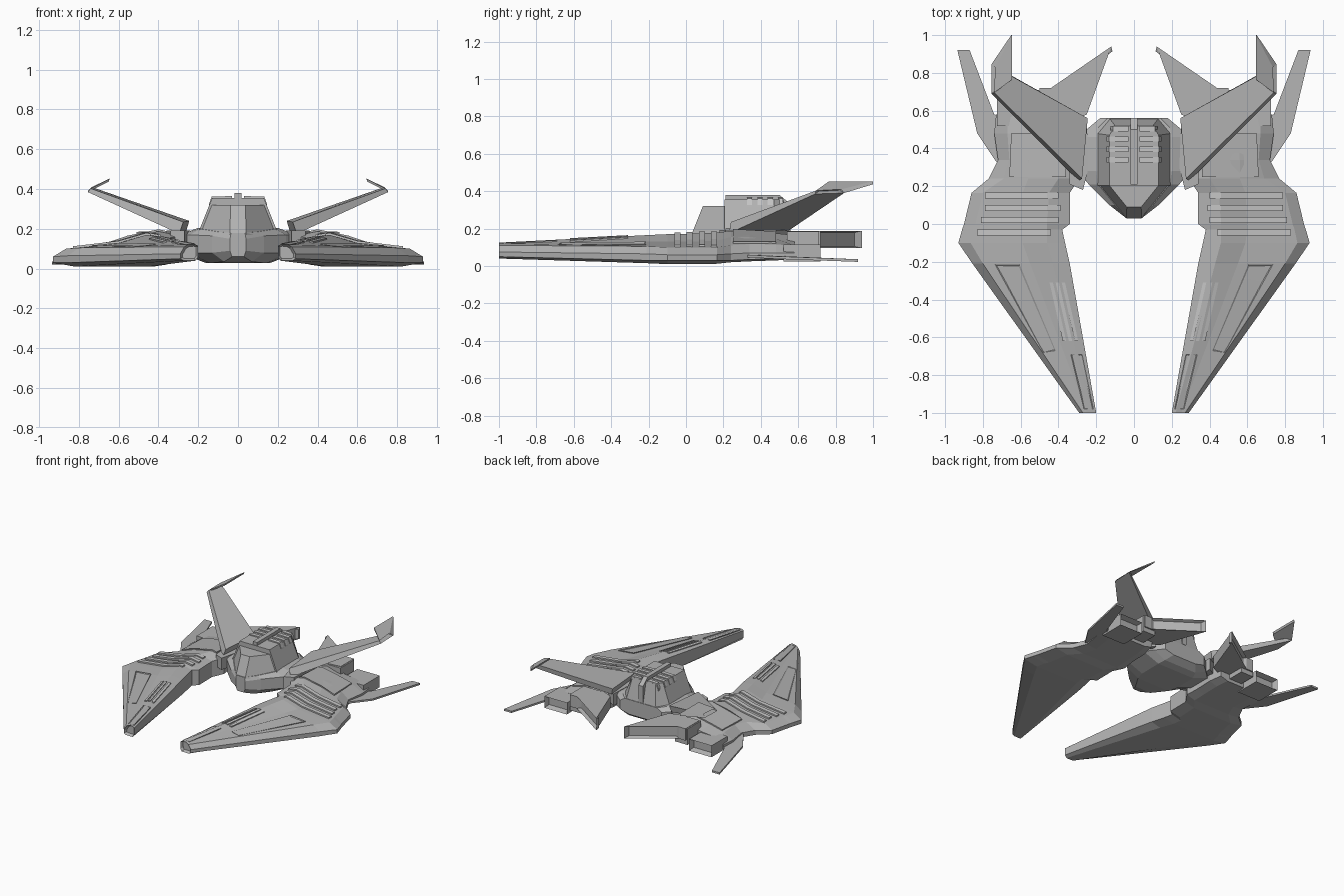
import bpy, bmesh
from mathutils import Vector

if "Cube" in bpy.data.objects:
    bpy.data.objects.remove(bpy.data.objects["Cube"])


def material(name, v):
    m = bpy.data.materials.new(name)
    m.diffuse_color = (v, v, v, 1)
    m.use_nodes = True
    m.node_tree.nodes["Principled BSDF"].inputs["Base Color"].default_value = m.diffuse_color
    return m


HULL = material("hull_grey", 0.45)
TRIM = material("light_grey_trim", 0.56)


def build(name, verts, faces, mat=HULL, mirror=True, recess=None):
    """Make an object; recess=(direction, margin, depth) sinks the face pointing that way."""
    bm = bmesh.new()
    vs = [bm.verts.new(v) for v in verts]
    for f in faces:
        bm.faces.new([vs[i] for i in f])
    bmesh.ops.recalc_face_normals(bm, faces=bm.faces)
    if recess:
        d = Vector(recess[0]).normalized()
        bm.normal_update()
        f = max(bm.faces, key=lambda q: q.normal.dot(d))
        bmesh.ops.inset_individual(bm, faces=[f], thickness=recess[1])
        bmesh.ops.translate(bm, verts=f.verts, vec=-d * recess[2])
    me = bpy.data.meshes.new(name)
    bm.to_mesh(me)
    bm.free()
    me.materials.append(mat)
    ob = bpy.data.objects.new(name, me)
    bpy.context.collection.objects.link(ob)
    if mirror:
        mod = ob.modifiers.new("mirror", 'MIRROR')
        mod.use_mirror_merge = False
    return ob


def loft(name, rings, **kw):
    n = len(rings[0])
    verts = [v for r in rings for v in r]
    faces = [(k * n + i, k * n + (i + 1) % n, (k + 1) * n + (i + 1) % n, (k + 1) * n + i)
             for k in range(len(rings) - 1) for i in range(n)]
    faces += [tuple(range(n)), tuple(range(len(verts) - n, len(verts)))]
    return build(name, verts, faces, **kw)


def prism(name, outline, z0, z1, **kw):
    return loft(name, [[(x, y, z) for x, y in outline] for z in (z0, z1)], **kw)


def box(name, x0, x1, y0, y1, z0, z1, **kw):
    return prism(name, [(x0, y0), (x1, y0), (x1, y1), (x0, y1)], z0, z1, **kw)


# Side hull stations: y, five x positions, five top heights, underside height
STATIONS = [
    (-1.0, (.20, .22, .25, .27, .29), (.115, .125, .122, .11, .075), .04),
    (-.21, (.34, .43, .55, .80, .855), (.15, .165, .13, .105, .065), .015),
    (-.10, (.365, .46, .59, .865, .93), (.15, .17, .13, .10, .06), .01),
    (-.03, (.38, .46, .60, .85, .91), (.15, .17, .13, .10, .06), .01),
    (.00, (.34, .46, .60, .84, .90), (.15, .172, .13, .10, .06), .01),
    (.165, (.34, .45, .59, .80, .86), (.155, .178, .135, .10, .06), .012),
    (.24, (.29, .40, .56, .69, .77), (.165, .188, .155, .11, .065), .02),
    (.34, (.30, .40, .56, .66, .72), (.165, .185, .155, .118, .07), .025),
    (.48, (.30, .40, .55, .67, .74), (.155, .175, .145, .115, .07), .03),
    (.58, (.32, .40, .53, .67, .73), (.14, .165, .125, .11, .07), .035),
]


def surf(x, y):
    """Height of the side hull's top surface."""
    for a, b in zip(STATIONS, STATIONS[1:]):
        if y <= b[0]:
            break
    t = (y - a[0]) / (b[0] - a[0])
    xs = [p + (q - p) * t for p, q in zip(a[1], b[1])]
    zs = [p + (q - p) * t for p, q in zip(a[2], b[2])]
    for i in range(4):
        if x <= xs[i + 1] or i == 3:
            u = max(0, min(1, (x - xs[i]) / (xs[i + 1] - xs[i])))
            return zs[i] + (zs[i + 1] - zs[i]) * u


def plate(name, outline, h, mat=HULL, recess=None):
    loft(name, [[(x, y, surf(x, y) + d) for x, y in outline] for d in (-.02, h)],
         mat=mat, recess=recess)


# Long forward-reaching side hulls with recessed tips
rings = []
for y, xs, zs, zb in STATIONS:
    w = xs[4] - xs[0]
    ring = [(x, y, z) for x, z in zip(xs, zs)]
    ring += [(xs[4], y, max(zb + .01, .03)), (xs[4] - .2 * w, y, zb),
             (xs[0] + .15 * w, y, zb), (xs[0], y, zb + .02)]
    rings.append(ring)
loft("side_hull", rings, recess=((0, -1, 0), .012, .02))

# Cross slats that follow the hull surface
for i, (y, x0, x1) in enumerate([(.15, .40, .79), (.085, .39, .79), (.02, .40, .81), (-.045, .44, .83)]):
    pts = [x0, .46, .60, x1]
    loft("cross_slat_%d" % i, [[(x, y - .016, surf(x, y) - .02), (x, y + .016, surf(x, y) - .02),
                                (x, y + .016, surf(x, y) + .01), (x, y - .016, surf(x, y) + .01)]
                               for x in pts], mat=TRIM)

# Long slits, outer panel, tip panel and rear deck plate
for i in range(3):
    a, b = .365 + .032 * i, .295 + .032 * i
    plate("long_slit_%d" % i, [(a, -.31), (a + .018, -.31), (b + .018, -.62), (b, -.62)], .006, TRIM)
plate("outer_panel", [(.605, -.215), (.735, -.215), (.48, -.68), (.415, -.67)], .006,
      recess=((0, 0, 1), .01, .005))
plate("tip_panel", [(.275, -.69), (.335, -.69), (.265, -.98), (.215, -.98)], .005,
      recess=((0, 0, 1), .008, .004))
plate("deck_plate", [(.36, .25), (.40, .25), (.555, .25), (.66, .25),
                     (.65, .48), (.55, .48), (.40, .48), (.36, .48)], .01)

# Low engine nozzles outside, square engine blocks inside
box("engine_nozzle", .53, .725, .52, .72, .025, .115, recess=((0, 1, 0), .02, .04))
box("engine_block", .40, .51, .54, .71, .06, .185)

# Thin outer tail blades
blade = [(.66, .30, .06), (.73, .33, .06), (.83, .48, .052), (.935, .92, .036),
         (.87, .92, .036), (.74, .58, .05), (.66, .56, .055)]
loft("outer_blade", [[(x, y, z - d) for x, y, z in blade] for d in (0, .014)])

# Thick triangular rear wings with a recessed outer edge
prism("rear_wing", [(.25, .58), (.12, .94), (.44, .72), (.50, .72), (.50, .56), (.33, .54)], .095, .188,
      recess=((.567, .824, 0), .014, .025))

# Raised tail fins: root, bend, swept winglet tip
loft("raised_fin", [
    [(.295, .23, .175), (.275, .24, .235), (.245, .56, .24), (.26, .55, .19)],
    [(.755, .69, .385), (.74, .695, .403), (.735, .83, .41), (.755, .845, .39)],
    [(.65, .76, .437), (.645, .765, .453), (.645, 1.0, .453), (.65, 1.0, .437)]])
prism("fin_root", [(.27, .18), (.34, .21), (.36, .48), (.25, .54), (.24, .30)], .10, .192)

# Central pod: y, belly half width, side half width, deck half width, belly z, side z low, side z high, deck z
POD = [
    (.03, .03, .04, .035, .06, .09, .15, .18),
    (.10, .07, .13, .10, .035, .08, .165, .185),
    (.21, .14, .24, .19, .028, .08, .17, .20),
    (.28, .16, .295, .20, .028, .08, .17, .205),
    (.46, .16, .295, .20, .03, .08, .17, .205),
    (.51, .14, .24, .19, .045, .09, .17, .20),
    (.56, .10, .18, .14, .08, .10, .17, .195),
]
rings = []
for y, wb, ws, wd, z0, z1, z2, z3 in POD:
    half = [(wb, z0), (ws, z1), (ws, z2), (wd, z3)]
    rings.append([(x, y, z) for x, z in half] + [(-x, y, z) for x, z in reversed(half)])
loft("pod_hull", rings, mirror=False)

# Faceted canopy and the taller block behind it
low = [(-.04, .03), (.04, .03), (.195, .21), (-.195, .21)]
top = [(-.038, .09), (.038, .09), (.135, .21), (-.135, .21)]
loft("canopy", [[(x, y, .17) for x, y in low], [(x, y, .32) for x, y in top]], mirror=False)
low = [(-.20, .205), (.20, .205), (.20, .48), (.13, .56), (-.13, .56), (-.20, .48)]
top = [(-.13, .205), (.13, .205), (.13, .47), (.10, .52), (-.10, .52), (-.13, .47)]
loft("rear_block", [[(x, y, .18) for x, y in low], [(x, y, .355) for x, y in top]], mirror=False)

# Spine and roof slats
loft("roof_spine", [[(x, .21, .34), (x, .21, .38), (x, .50, .38), (x, .56, .33), (x, .56, .20)]
                    for x in (-.018, .018)], mirror=False)
for i in range(4):
    y = .34 + .055 * i
    e = .11 if i == 3 else .132
    loft("roof_slat_%d" % i, [[(x, y - .014, z - .02), (x, y + .014, z - .02),
                               (x, y + .014, z), (x, y - .014, z)]
                              for x, z in ((.03, .365), (e, .362), (e + .014, .325))], mat=TRIM)
